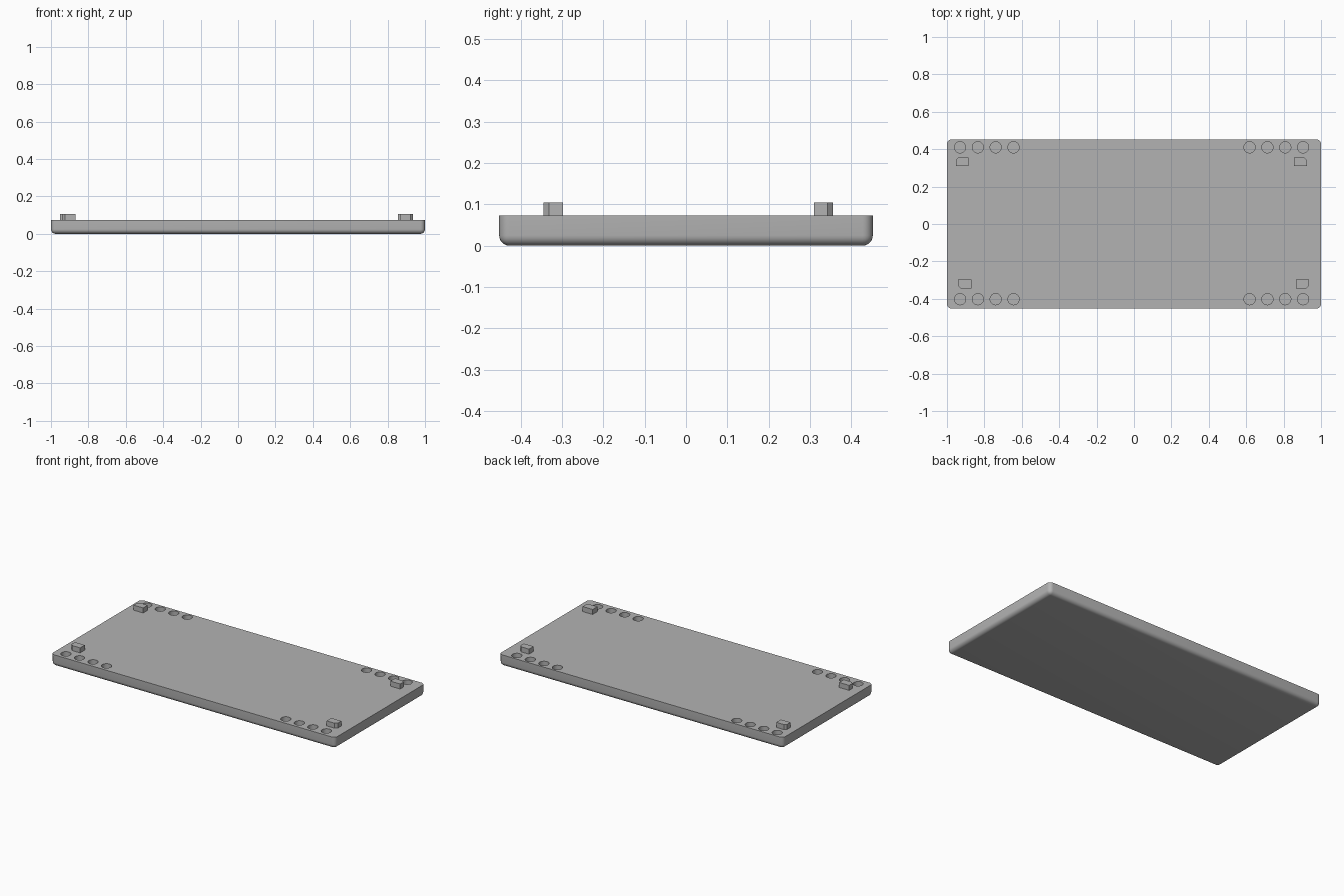
import bpy, bmesh
from mathutils import Matrix, Vector

cube = bpy.data.objects.get("Cube")
if cube:
    bpy.data.objects.remove(cube, do_unlink=True)

grey = bpy.data.materials.new("plain grey")
grey.use_nodes = True
grey.diffuse_color = (0.45, 0.45, 0.45, 1)
grey.node_tree.nodes["Principled BSDF"].inputs["Base Color"].default_value = grey.diffuse_color

TOP = 0.073


def finish(bm, name):
    mesh = bpy.data.meshes.new(name)
    bm.to_mesh(mesh)
    bm.free()
    mesh.materials.append(grey)
    obj = bpy.data.objects.new(name, mesh)
    bpy.context.collection.objects.link(obj)
    return obj


def box(lo, hi):
    bm = bmesh.new()
    lo, hi = Vector(lo), Vector(hi)
    bmesh.ops.create_cube(bm, size=1, matrix=Matrix.Translation((lo + hi) / 2) @ Matrix.Diagonal((*(hi - lo), 1)))
    return bm


def is_upright(edge):
    a, b = edge.verts
    return abs(a.co.z - b.co.z) > 0.01


def smooth(obj):
    bpy.ops.object.select_all(action="DESELECT")
    obj.select_set(True)
    bpy.context.view_layer.objects.active = obj
    bpy.ops.object.shade_smooth_by_angle(angle=0.6)


# Base plate: rounded corners and underside, crisp upper rim
bm = box((-1, -0.452, 0), (1, 0.452, TOP))
rounded = [e for e in bm.edges if is_upright(e) or all(v.co.z < 0.01 for v in e.verts)]
bmesh.ops.bevel(bm, geom=rounded, offset=0.025, segments=6, profile=0.5, affect="EDGES")
plate = finish(bm, "base_plate")

# Blind round holes, four at each corner
bm = bmesh.new()
for y in (-0.402, 0.41):
    for start in (-0.93, 0.618):
        for i in range(4):
            bmesh.ops.create_cone(bm, cap_ends=True, segments=32, radius1=0.03, radius2=0.03, depth=0.08,
                                  matrix=Matrix.Translation((start + i * 0.0953, y, TOP)))
cutter = finish(bm, "hole_cutter")
cutter.hide_render = True
drill = plate.modifiers.new("holes", "BOOLEAN")
drill.operation, drill.solver, drill.object = "DIFFERENCE", "EXACT", cutter
bpy.context.view_layer.objects.active = plate
bpy.ops.object.modifier_apply(modifier=drill.name)
bpy.data.objects.remove(cutter, do_unlink=True)
smooth(plate)


# Pegs with a chamfered outer corner
def peg(name, x0, x1, y0, y1):
    bm = box((x0, y0, TOP - 0.005), (x1, y1, 0.105))
    outer = max((e for e in bm.edges if is_upright(e)),
                key=lambda e: abs(e.verts[0].co.x) + abs(e.verts[0].co.y))
    bmesh.ops.bevel(bm, geom=[outer], offset=0.014, segments=1, affect="EDGES")
    finish(bm, name)


peg("front_right_peg", -0.94, -0.87, -0.345, -0.298)
peg("front_left_peg", 0.866, 0.936, -0.345, -0.298)
peg("back_right_peg", -0.952, -0.885, 0.31, 0.356)
peg("back_left_peg", 0.856, 0.925, 0.31, 0.356)
